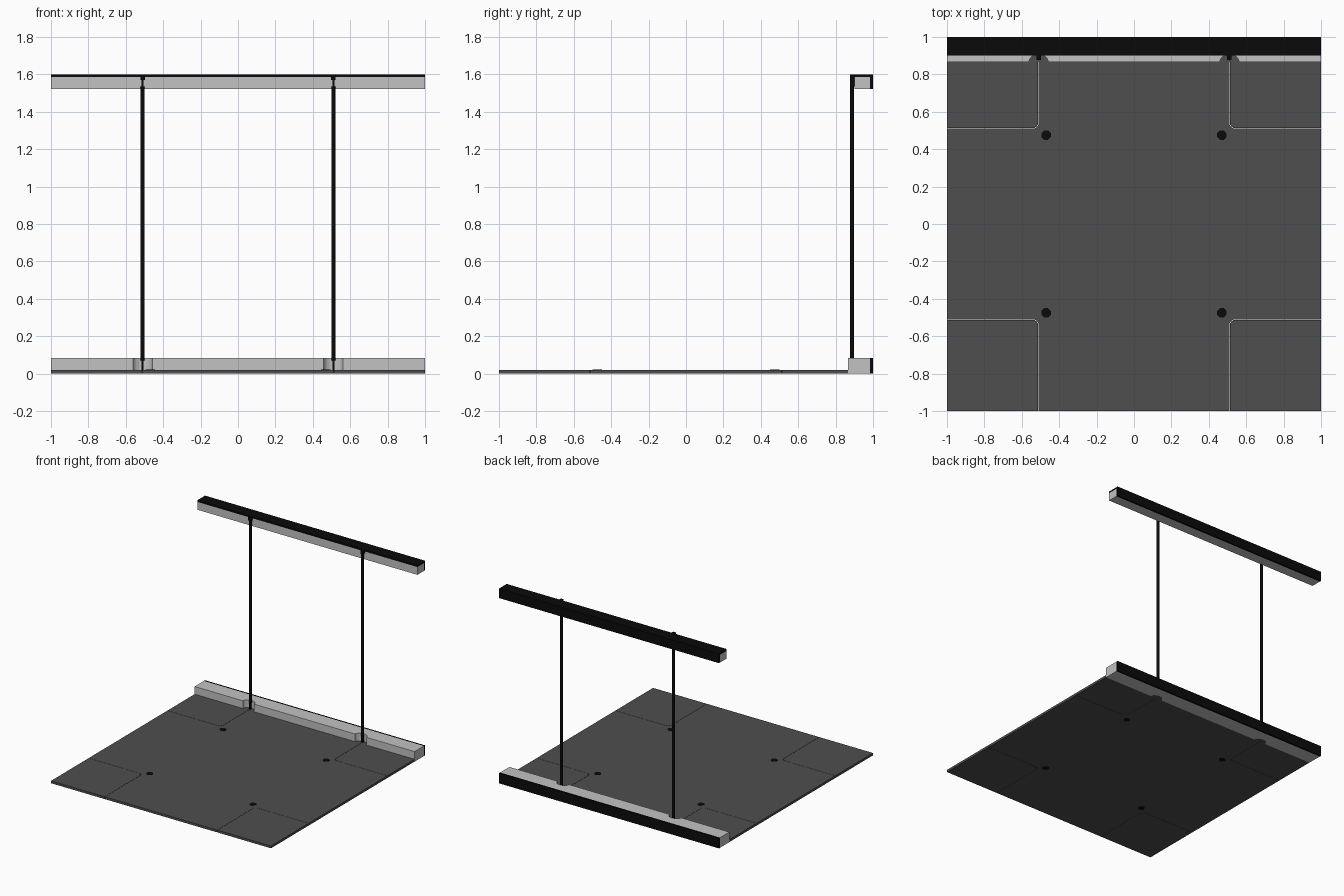
import bpy, bmesh, math

if "Cube" in bpy.data.objects:
    bpy.data.objects.remove(bpy.data.objects["Cube"], do_unlink=True)


def material(name, value):
    m = bpy.data.materials.new(name)
    m.use_nodes = True
    col = (value, value, value, 1)
    m.diffuse_color = col
    m.node_tree.nodes["Principled BSDF"].inputs["Base Color"].default_value = col
    return m


BLACK = material("black", 0.003)
DARK = material("dark grey", 0.077)
LIGHT = material("light grey", 0.54)


def prism(name, outline, z0, z1, mat):
    """Extrude a flat outline from z0 up to z1."""
    bm = bmesh.new()
    face = bm.faces.new([bm.verts.new((x, y, z0)) for x, y in outline])
    res = bmesh.ops.extrude_face_region(bm, geom=[face])
    top = [v for v in res["geom"] if isinstance(v, bmesh.types.BMVert)]
    bmesh.ops.translate(bm, verts=top, vec=(0, 0, z1 - z0))
    bmesh.ops.recalc_face_normals(bm, faces=bm.faces)
    me = bpy.data.meshes.new(name)
    bm.to_mesh(me)
    bm.free()
    me.materials.append(mat)
    ob = bpy.data.objects.new(name, me)
    bpy.context.scene.collection.objects.link(ob)
    return ob


def box(name, x0, x1, y0, y1, z0, z1, mat):
    return prism(name, [(x0, y0), (x1, y0), (x1, y1), (x0, y1)], z0, z1, mat)


def arc(cx, cy, rx, ry, a0, a1, n):
    angles = [math.radians(a0 + (a1 - a0) * i / n) for i in range(n + 1)]
    return [(cx + rx * math.cos(a), cy + ry * math.sin(a)) for a in angles]


SEAM = 0.51       # seam and post offset
GAP = 0.002
EDGE = 0.865      # back edge of the floor
FILLET = 0.03
FLOOR = (0.001, 0.02)


def seam_corner(sx, sy, gap):
    """Rounded corner from the side edge to the front or back edge."""
    c = SEAM + gap + FILLET
    return [(sx * x, sy * y) for x, y in arc(c, c, FILLET, FILLET, 270, 180, 6)]


# Floor: cross-shaped middle panel with four corner panels
cross = []
for sx, sy in ((1, 1), (-1, 1), (-1, -1), (1, -1)):
    ey = EDGE if sy > 0 else -1
    part = [(sx, sy * SEAM)] + seam_corner(sx, sy, 0) + [(sx * SEAM, ey)]
    cross += part if sx * sy > 0 else part[::-1]
    corner = [(sx, sy * (SEAM + GAP))] + seam_corner(sx, sy, GAP)
    corner += [(sx * (SEAM + GAP), ey), (sx, ey)]
    side = "left" if sx > 0 else "right"
    end = "back" if sy > 0 else "front"
    prism(f"floor_corner_{end}_{side}", corner, *FLOOR, DARK)
    # Round plug through the floor
    prism(f"floor_plug_{end}_{side}",
          arc(sx * 0.47, sy * 0.475, 0.027, 0.027, 22.5, 337.5, 7), 0, 0.022, BLACK)
prism("floor_middle", cross, *FLOOR, DARK)

# Lower beam with a rounded notch at each post, and its black back strip
beam = [(-1, EDGE)]
for sx in (-1, 1):
    beam += arc(sx * SEAM, EDGE, 0.052, 0.042, 180, 0, 8)
beam += [(1, EDGE), (1, 0.985), (-1, 0.985)]
prism("lower_beam", beam, 0, 0.083, LIGHT)
box("lower_beam_back", -1, 1, 0.985, 1, 0, 0.083, BLACK)

# Upper beam with black top and back
box("upper_beam", -1, 1, 0.9, 0.985, 1.522, 1.586, LIGHT)
box("upper_beam_top", -1, 1, 0.9, 1, 1.586, 1.6, BLACK)
box("upper_beam_back", -1, 1, 0.985, 1, 1.522, 1.586, BLACK)

# Posts with thin tongues at both ends
for side, sx in (("left", 1), ("right", -1)):
    x, y = sx * SEAM, 0.888
    prism(f"floor_tongue_{side}", arc(x, EDGE, 0.052, 0.042, 0, 180, 8), *FLOOR, DARK)
    post = prism(f"post_{side}", arc(x, y, 0.0115, 0.0115, 15, 345, 11), 0.07, 1.535, BLACK)
    for p in post.data.polygons:
        p.use_smooth = abs(p.normal.z) < 0.5
    box(f"post_foot_{side}", x - 0.006, x + 0.006, y - 0.01, y + 0.01, 0.02, 0.07, BLACK)
    box(f"post_neck_{side}", x - 0.006, x + 0.006, y - 0.011, 0.9, 1.535, 1.57, BLACK)
    box(f"post_cap_{side}", x - 0.012, x + 0.012, y - 0.011, 0.9, 1.57, 1.6, BLACK)
